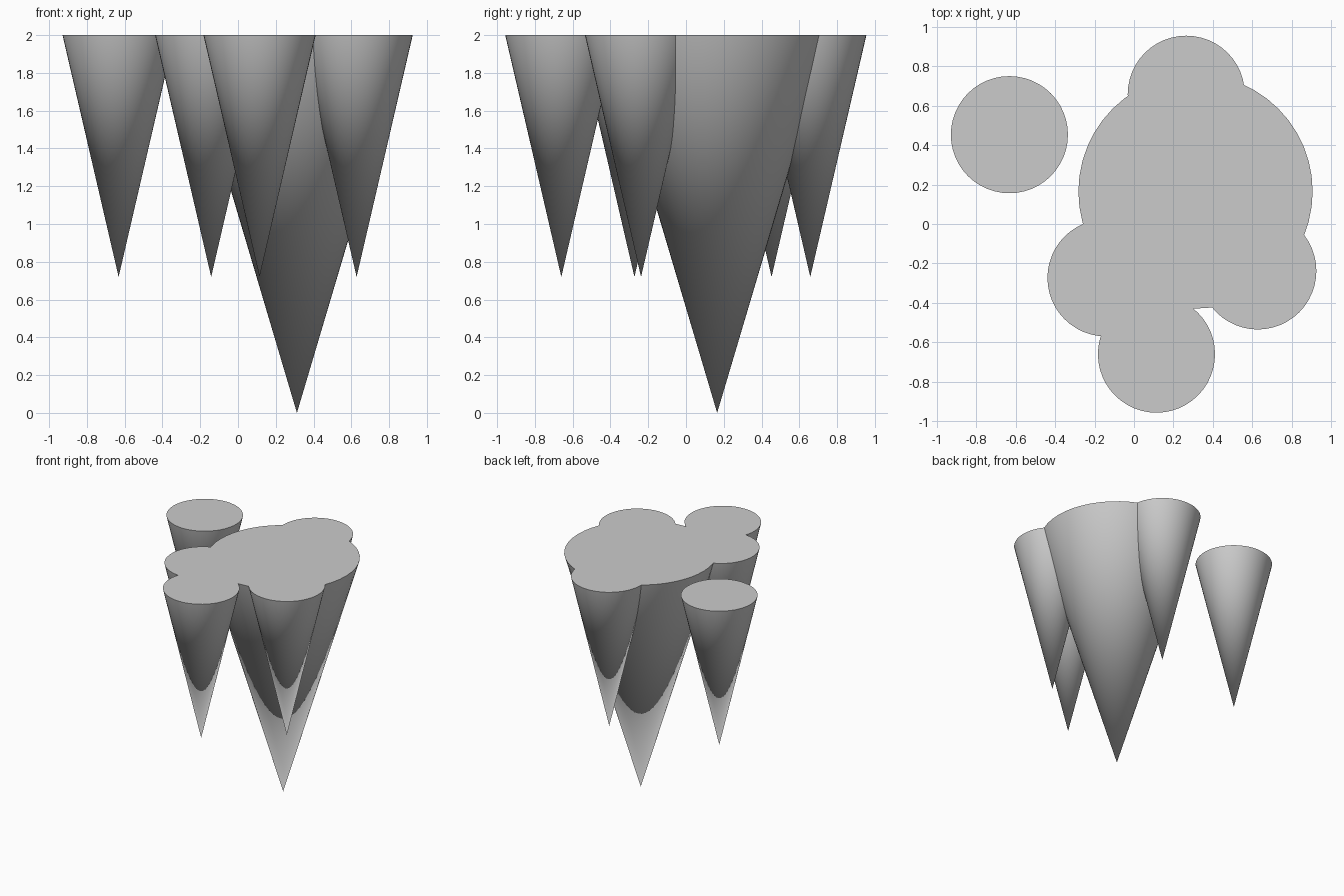
import bpy, math

if "Cube" in bpy.data.objects:
    bpy.data.objects.remove(bpy.data.objects["Cube"])

TOP = 2.0  # all spikes hang from one flat top plane


def spike(name, x, y, radius, tip_z):
    """Inverted cone: flat disc at the top, point at tip_z."""
    height = TOP - tip_z
    bpy.ops.mesh.primitive_cone_add(
        vertices=48, radius1=0, radius2=radius, depth=height,
        location=(x, y, TOP - height / 2))
    obj = bpy.context.object
    obj.name = name
    bpy.ops.object.shade_smooth_by_angle(angle=math.radians(35))
    return obj


# Large central spike
spike("main_spike", 0.312, 0.165, 0.594, 0.0)

# Five identical small spikes around it
small = {
    "left_spike": (-0.632, 0.453),
    "back_spike": (0.265, 0.658),
    "right_spike": (0.628, -0.238),
    "front_spike": (0.114, -0.660),
    "front_left_spike": (-0.142, -0.273),
}
for name, (x, y) in small.items():
    spike(name, x, y, 0.297, 0.72)
